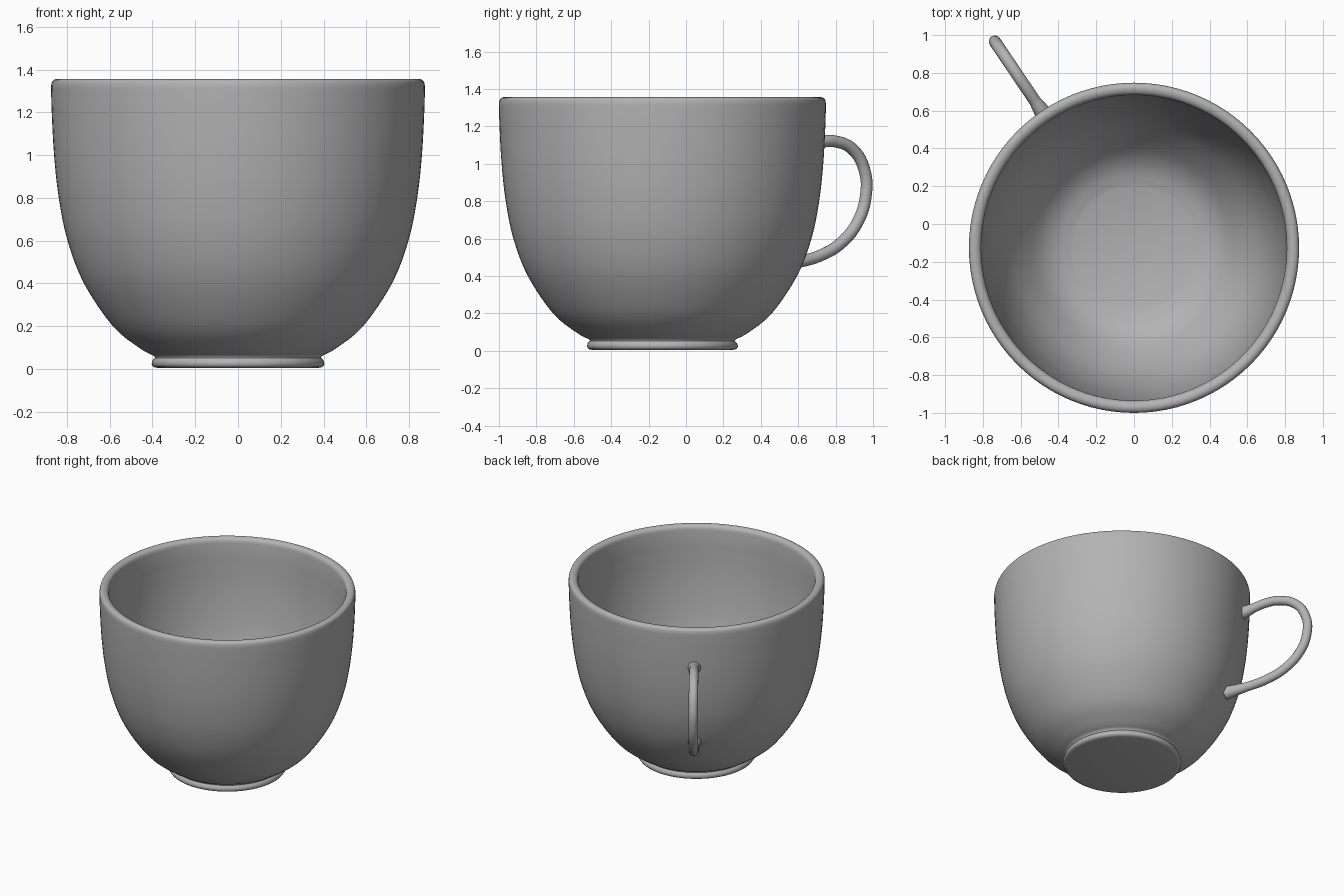
import bpy, bmesh, math
from mathutils import Vector

cube = bpy.data.objects.get("Cube")
if cube:
    bpy.data.objects.remove(cube)

CENTRE_Y = -0.126

grey = bpy.data.materials.new("glazed_grey")
grey.use_nodes = True
tone = (0.45, 0.45, 0.45, 1)
grey.diffuse_color = tone
grey.node_tree.nodes["Principled BSDF"].inputs["Base Color"].default_value = tone


def smooth_path(points, steps):
    """Catmull-Rom path through the points."""
    p = [Vector(q) for q in points]
    p = [2 * p[0] - p[1]] + p + [2 * p[-1] - p[-2]]
    path = []
    for a, b, c, d in zip(p, p[1:], p[2:], p[3:]):
        for i in range(steps):
            t = i / steps
            path.append(0.5 * (2 * b + (c - a) * t + (2 * a - 5 * b + 4 * c - d) * t**2
                               + (3 * b - a - 3 * c + d) * t**3))
    return path + [p[-2]]


def lathe(name, profile, segments=96):
    """Revolve (radius, z) points around the cup axis."""
    bm = bmesh.new()
    verts = [bm.verts.new((r, 0, z)) for r, z in profile]
    edges = [bm.edges.new(pair) for pair in zip(verts, verts[1:])]
    bmesh.ops.spin(bm, geom=verts + edges, axis=(0, 0, 1), cent=(0, 0, 0),
                   angle=math.tau, steps=segments)
    bmesh.ops.remove_doubles(bm, verts=bm.verts, dist=0.0005)
    bmesh.ops.recalc_face_normals(bm, faces=bm.faces)
    mesh = bpy.data.meshes.new(name)
    bm.to_mesh(mesh)
    bm.free()
    return add(name, mesh)


def add(name, data):
    obj = bpy.data.objects.new(name, data)
    bpy.context.collection.objects.link(obj)
    obj.location.y = CENTRE_Y
    data.materials.append(grey)
    bpy.ops.object.select_all(action="DESELECT")
    obj.select_set(True)
    bpy.context.view_layer.objects.active = obj
    return obj


# Bowl: foot ring, outer wall, rounded rim, inner wall and floor
foot = [(0, 0.005), (0.375, 0.005), (0.395, 0.009), (0.404, 0.022), (0.4, 0.04), (0.388, 0.052)]
outer = smooth_path([(0.39, 0.06), (0.46, 0.098), (0.585, 0.2), (0.72, 0.4), (0.797, 0.6),
                     (0.838, 0.8), (0.86, 1.0), (0.871, 1.2), (0.874, 1.31)], 4)
rim = smooth_path([(0.874, 1.325), (0.868, 1.346), (0.85, 1.356), (0.83, 1.353),
                   (0.815, 1.341), (0.809, 1.32)], 3)
inner = smooth_path([(0.808, 1.2), (0.798, 1.0), (0.775, 0.8), (0.735, 0.6),
                     (0.66, 0.4), (0.53, 0.21), (0.43, 0.125), (0.32, 0.085)], 4)
lathe("cup_bowl", [*foot, *outer, *rim, *inner, (0, 0.08)])
bpy.ops.object.shade_smooth_by_angle(angle=math.radians(50))

# Handle: swept tube with flared ends, standing out along the radial direction
path = [(0.84, 1.06, 1.5), (0.89, 1.075, 1.25), (0.94, 1.092, 1), (1.02, 1.115, 1),
        (1.11, 1.12, 1), (1.23, 1.075, 1), (1.305, 0.96, 1), (1.312, 0.83, 1),
        (1.26, 0.69, 1), (1.15, 0.575, 1), (1.02, 0.51, 1), (0.89, 0.477, 1),
        (0.81, 0.463, 1.2), (0.73, 0.45, 1.5)]
curve = bpy.data.curves.new("cup_handle", "CURVE")
curve.dimensions = "3D"
curve.bevel_depth = 0.032
curve.bevel_resolution = 6
curve.resolution_u = 8
curve.use_fill_caps = True
spline = curve.splines.new("BEZIER")
spline.bezier_points.add(len(path) - 1)
for point, (r, z, width) in zip(spline.bezier_points, path):
    point.co = (r, 0, z)
    point.radius = width
    point.handle_left_type = point.handle_right_type = "AUTO"
handle = add("cup_handle", curve)
handle.rotation_euler.z = math.atan2(0.83, -0.56)
bpy.ops.object.convert(target="MESH")
bpy.ops.object.shade_smooth_by_angle(angle=math.radians(50))
